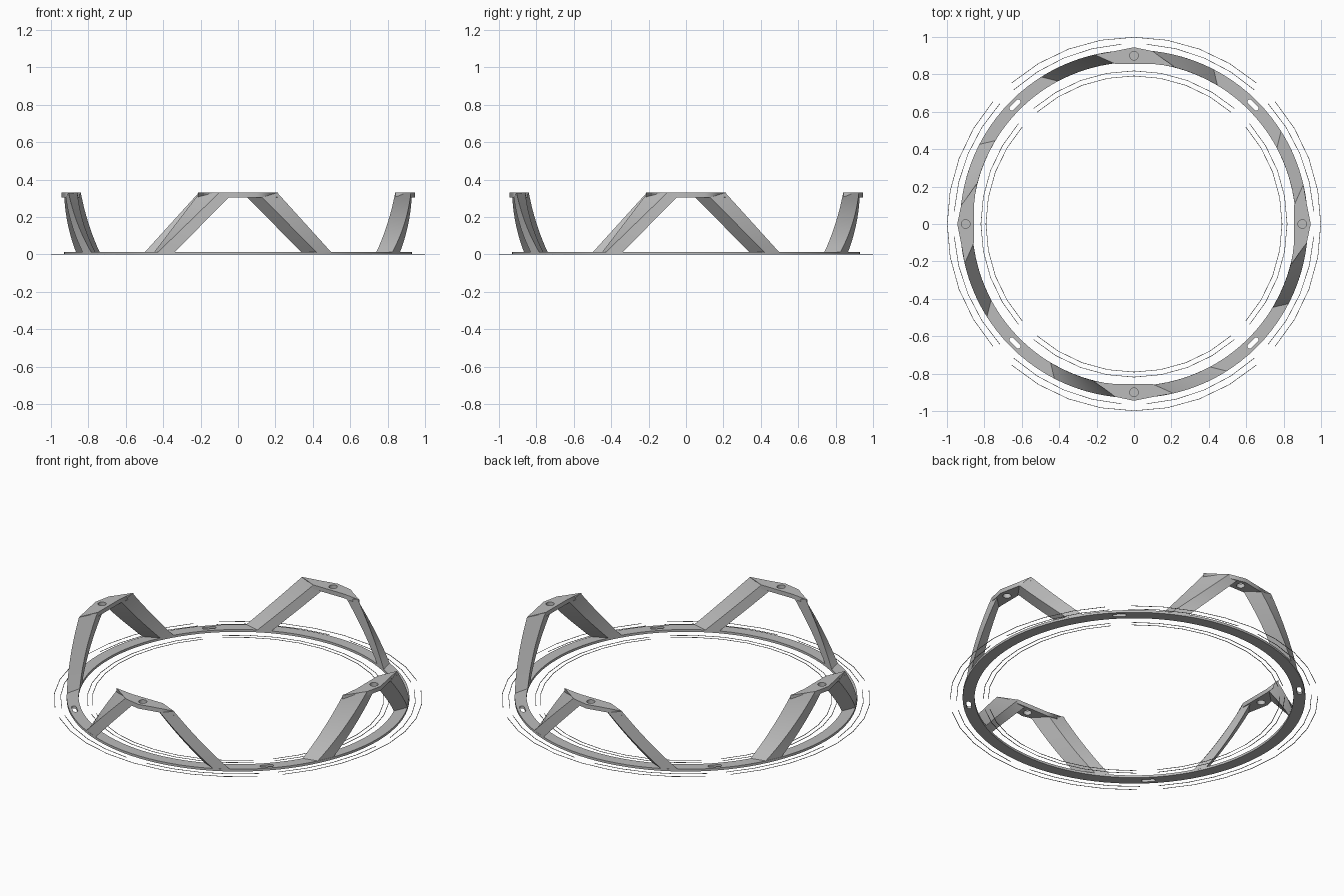
import bpy, bmesh, math
from mathutils import Matrix

if "Cube" in bpy.data.objects:
    bpy.data.objects.remove(bpy.data.objects["Cube"])

gray = bpy.data.materials.new("light_gray")
gray.diffuse_color = (0.5, 0.5, 0.5, 1)
gray.use_nodes = True
gray.node_tree.nodes["Principled BSDF"].inputs["Base Color"].default_value = gray.diffuse_color
R_IN, R_OUT = 0.865, 0.93


def add_mesh(name, mesh, angle=0.0):
    mesh.materials.clear()
    mesh.materials.append(gray)
    ob = bpy.data.objects.new(name, mesh)
    ob.matrix_world = Matrix.Rotation(angle, 4, 'Z')
    bpy.context.collection.objects.link(ob)
    return ob


def circle(r, n, cx=0, cy=0):
    return [(cx + r * math.cos(2 * math.pi * i / n),
             cy + r * math.sin(2 * math.pi * i / n)) for i in range(n)]


def slab(name, outlines, z0, z1):
    """Flat plate from closed outlines; inner outlines become holes."""
    cu = bpy.data.curves.new(name, 'CURVE')
    cu.dimensions, cu.fill_mode = '2D', 'BOTH'
    cu.extrude = (z1 - z0) / 2
    for pts in outlines:
        sp = cu.splines.new('POLY')
        sp.points.add(len(pts) - 1)
        for p, (x, y) in zip(sp.points, pts):
            p.co = (x, y, 0, 1)
        sp.use_cyclic_u = True
    tmp = bpy.data.objects.new(name + "_helper", cu)
    bpy.context.collection.objects.link(tmp)
    bpy.context.view_layer.update()
    dg = bpy.context.evaluated_depsgraph_get()
    mesh = bpy.data.meshes.new_from_object(tmp.evaluated_get(dg))
    mesh.transform(Matrix.Translation((0, 0, (z0 + z1) / 2)))
    bpy.data.objects.remove(tmp)
    return mesh


def slot(angle):
    """Rounded slot lying along the ring."""
    pts = []
    for i in range(16):
        a = 2 * math.pi * (i + 0.5) / 16
        t = 0.013 * math.cos(a) + math.copysign(0.025, math.cos(a))
        r = 0.9 + 0.013 * math.sin(a)
        pts.append((r * math.cos(angle) - t * math.sin(angle),
                    r * math.sin(angle) + t * math.cos(angle)))
    return pts


def leg(side, upper_out, upper_in, lower_out, lower_in, steps=10):
    """Slanted leg following the ring; each edge is (x at top, x at bottom)."""
    bm = bmesh.new()
    edges = ((upper_out, R_OUT, 0.33), (upper_in, R_IN, 0.33),
             (lower_in, R_IN, 0.305), (lower_out, R_OUT, 0.305))
    rows = []
    for i in range(steps + 1):
        t = i / steps
        row = []
        for (x0, x1), r, ztop in edges:
            x = x0 + (x1 - x0) * t
            row.append(bm.verts.new((side * x, math.sqrt(r * r - x * x),
                                     ztop + (0.01 - ztop) * t)))
        rows.append(row)
    for a, b in zip(rows, rows[1:]):
        for k in range(4):
            m = (k + 1) % 4
            bm.faces.new((a[k], a[m], b[m], b[k]))
    bm.faces.new(rows[0])
    bm.faces.new(rows[-1])
    bmesh.ops.recalc_face_normals(bm, faces=bm.faces)
    mesh = bpy.data.meshes.new("leg")
    bm.to_mesh(mesh)
    bm.free()
    return mesh


def thin_arc(r, a0, a1, n):
    """Hairline flat strip around the ring."""
    ang = [math.radians(90 + a0 + (a1 - a0) * i / n) for i in range(n + 1)]
    rim = [(r * math.cos(a), r * math.sin(a)) for a in ang]
    rim += [((r - 0.003) * math.cos(a), (r - 0.003) * math.sin(a)) for a in reversed(ang)]
    return slab("arc", [rim], 0, 0.002)


# Base ring with four slots
slots = [slot(math.radians(45 + 90 * k)) for k in range(4)]
ring = add_mesh("base_ring", slab("base_ring", [circle(R_OUT, 96), circle(R_IN, 96)] + slots, 0, 0.014))

# Bracket top plate with a bolt hole
plate_outline = [(-0.21, 0.905), (-0.1, 0.925), (0, 0.945), (0.095, 0.925),
                 (0.215, 0.842), (0.1, 0.856), (-0.1, 0.856)]

# Four brackets and the guide arcs, one set per quarter turn
for k in range(4):
    turn = k * math.pi / 2
    add_mesh(f"bracket_plate_{k}", slab("plate", [plate_outline, circle(0.023, 20, 0, 0.9)], 0.305, 0.33), turn)
    legs = [add_mesh(f"bracket_leg_left_{k}",
                     leg(-1, (0.21, 0.5), (0.1, 0.41), (0.13, 0.42), (0.05, 0.34)), turn),
            add_mesh(f"bracket_leg_right_{k}",
                     leg(1, (0.1, 0.43), (0.205, 0.45), (0.05, 0.34), (0.12, 0.38)), turn)]
    for ob in legs:
        bpy.context.view_layer.objects.active = ob
        bpy.ops.object.select_all(action='DESELECT')
        ob.select_set(True)
        bpy.ops.object.shade_smooth_by_angle(angle=math.radians(20))
    for i, (r, a0, a1) in enumerate(((1.0, -41, 41), (0.965, 4, 42), (0.965, -42, -4),
                                     (0.82, -41, 41), (0.793, -41, 41))):
        add_mesh(f"guide_arc_{k}_{i}", thin_arc(r, a0, a1, 8 if a1 - a0 > 50 else 4), turn)
